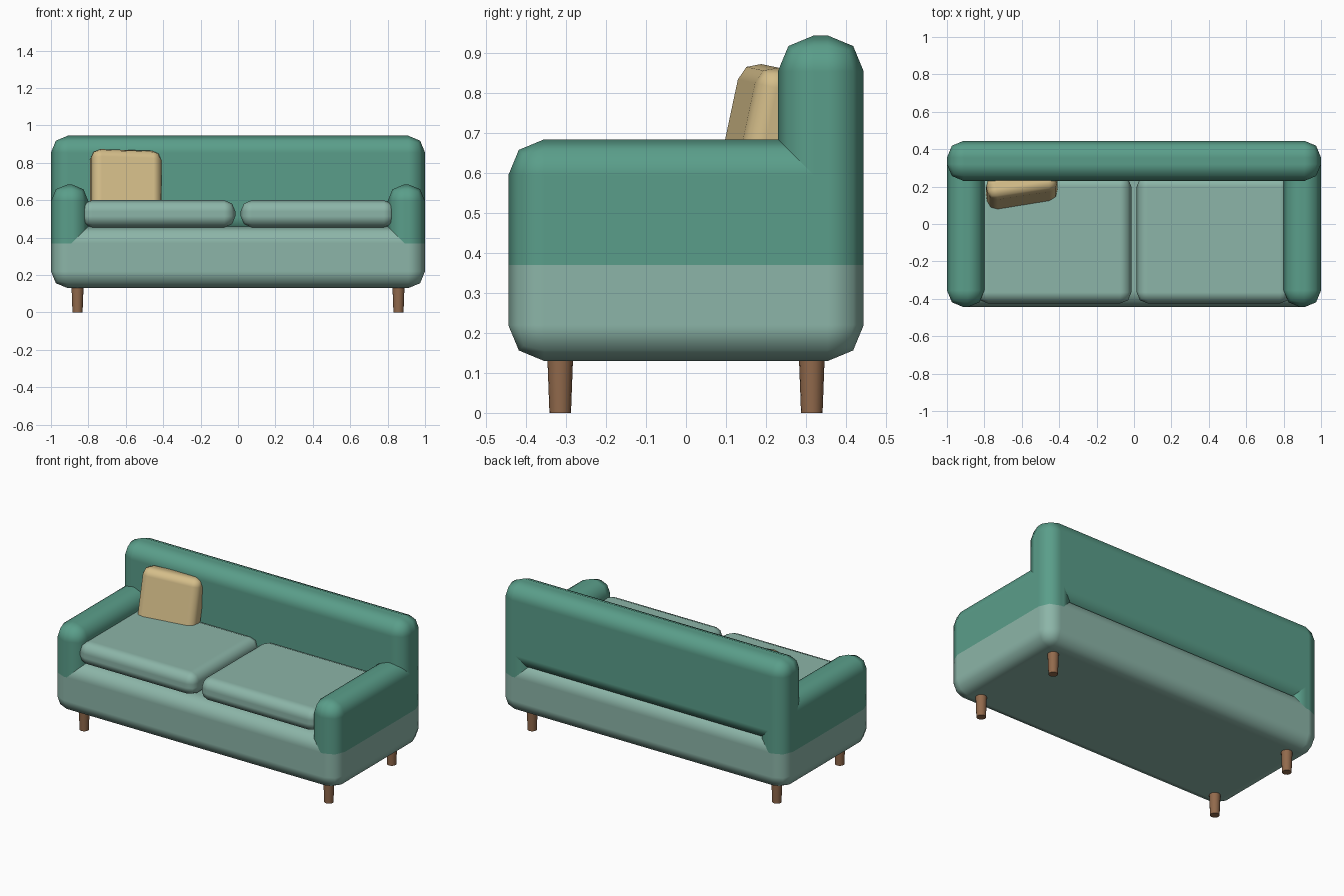
import bpy, math

if "Cube" in bpy.data.objects:
    bpy.data.objects.remove(bpy.data.objects["Cube"])

def material(name, rgb):
    """Flat colour given as sRGB 0-255, stored linear."""
    m = bpy.data.materials.new(name)
    lin = [((c / 255 + 0.055) / 1.055) ** 2.4 for c in rgb]
    m.diffuse_color = (*lin, 1)
    m.use_nodes = True
    m.node_tree.nodes["Principled BSDF"].inputs["Base Color"].default_value = m.diffuse_color
    return m

GREEN = material("green fabric", (90, 158, 138))
PALE = material("pale green fabric", (140, 181, 168))
TAN = material("tan fabric", (212, 189, 137))
WOOD = material("brown wood", (146, 106, 76))

def soft_box(name, lo, hi, bevel, mat):
    """Upholstered block between two corners with rounded edges."""
    centre = [(a + b) / 2 for a, b in zip(lo, hi)]
    bpy.ops.mesh.primitive_cube_add(size=1, location=centre)
    ob = bpy.context.object
    ob.name = name
    ob.scale = [b - a for a, b in zip(lo, hi)]
    bpy.ops.object.transform_apply(location=False, rotation=False, scale=True)
    ob.data.materials.append(mat)
    bpy.ops.object.shade_smooth()
    mod = ob.modifiers.new("rounding", 'BEVEL')
    mod.width = bevel
    mod.segments = 2
    mod.harden_normals = True
    return ob

# Base and backrest
soft_box("base", (-1, -0.445, 0.13), (1, 0.445, 0.46), 0.09, PALE)
soft_box("backrest", (-1, 0.23, 0.42), (1, 0.445, 0.945), 0.09, GREEN)

# Arms and seat cushions, left and right
for side, label in ((-1, "left"), (1, "right")):
    xs = sorted((side * 0.8, side))
    soft_box(label + "_arm", (xs[0], -0.445, 0.28), (xs[1], 0.445, 0.685), 0.09, GREEN)
    xs = sorted((side * 0.014, side * 0.84))
    soft_box(label + "_seat_cushion", (xs[0], -0.425, 0.455), (xs[1], 0.26, 0.6), 0.06, PALE)

# Throw pillow, turned and leaning against the backrest
pillow = soft_box("throw_pillow", (-0.79, 0.12, 0.49), (-0.41, 0.25, 0.87), 0.05, TAN)
pillow.rotation_mode = 'ZYX'
pillow.rotation_euler = (math.radians(-12), 0, math.radians(9))

# Tapered legs
for x, side in ((-0.858, "left"), (0.858, "right")):
    for y, end in ((-0.315, "front"), (0.315, "back")):
        bpy.ops.mesh.primitive_cone_add(vertices=16, radius1=0.027, radius2=0.033,
                                        depth=0.16, location=(x, y, 0.08))
        leg = bpy.context.object
        leg.name = f"{end}_{side}_leg"
        leg.data.materials.append(WOOD)
        bpy.ops.object.shade_smooth_by_angle(angle=math.radians(40))
